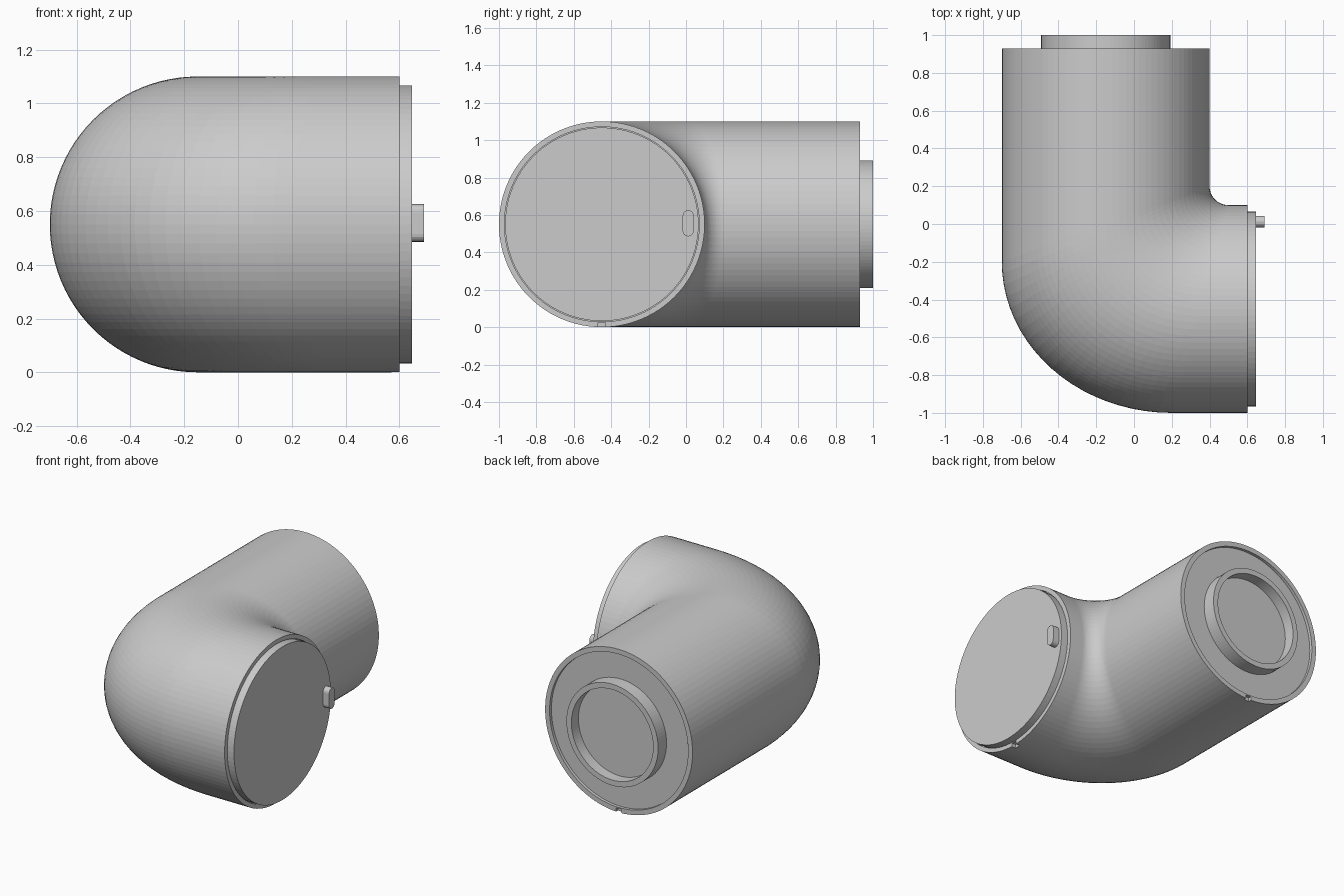
import bpy, bmesh
from math import sin, cos, pi
from mathutils import Vector, Matrix

if "Cube" in bpy.data.objects:
    bpy.data.objects.remove(bpy.data.objects["Cube"])

R, CZ = 0.55, 0.55          # pipe radius and axis height
CX, CY = -0.15, -0.45       # axis of the rear arm (x) and of the side arm (y)
SIDES, BEND = 96, 20


def make(name, bm):
    bmesh.ops.recalc_face_normals(bm, faces=bm.faces[:])
    me = bpy.data.meshes.new(name)
    bm.to_mesh(me)
    bm.free()
    ob = bpy.data.objects.new(name, me)
    bpy.context.collection.objects.link(ob)
    return ob


def loft(name, rings):
    """Each ring is (inner point, outer point, half height); ends are capped."""
    bm = bmesh.new()
    loops = []
    for a, b, h in rings:
        a, b = Vector(a), Vector(b)
        mid, half = (a + b) / 2, (a - b) / 2
        loop = []
        for i in range(SIDES):
            t = 2 * pi * i / SIDES
            p = mid + half * cos(t)
            loop.append(bm.verts.new((p.x, p.y, CZ + h * sin(t))))
        loops.append(loop)
    for l0, l1 in zip(loops, loops[1:]):
        for i in range(SIDES):
            j = (i + 1) % SIDES
            bm.faces.new((l0[i], l0[j], l1[j], l1[i]))
    bm.faces.new(loops[0])
    bm.faces.new(loops[-1])
    return make(name, bm)


def rear(y, r):             # ring across the rear arm
    return (CX + r, y), (CX - r, y), r


def side(x, r):             # ring across the side arm
    return (x, CY + r), (x, CY - r), r


def box(name, lo, hi):
    bm = bmesh.new()
    bmesh.ops.create_cube(bm, size=1)
    for v in bm.verts:
        v.co = Vector([(l + h) / 2 + c * (h - l) for l, h, c in zip(lo, hi, v.co)])
    return make(name, bm)


# elbow body: tight inner fillet, wide elliptical outer bend, recessed ends
rings = [rear(0.91, 0.517), rear(0.93, 0.517), rear(0.93, R)]
for i in range(BEND + 1):
    t = pi / 2 * i / BEND
    rings.append(((0.5 - 0.1 * cos(t), 0.2 - 0.1 * sin(t)),
                  (0.2 - 0.9 * cos(t), -0.2 - 0.8 * sin(t)), R))
rings += [side(0.60, R), side(0.60, 0.521), side(0.57, 0.521)]
body = loft("elbow_body", rings)

# small key notches under both rims
notches = [box("side_notch_cutter", (0.57, CY - 0.02, -0.05), (0.65, CY + 0.02, 0.025)),
           box("rear_notch_cutter", (CX - 0.02, 0.91, -0.05), (CX + 0.02, 0.97, 0.025))]
for cutter in notches:
    m = body.modifiers.new("notch", 'BOOLEAN')
    m.operation, m.solver, m.object = 'DIFFERENCE', 'EXACT', cutter
    cutter.hide_render = True
    cutter.hide_set(True)
bpy.context.view_layer.update()
cut = bpy.data.meshes.new_from_object(
    body.evaluated_get(bpy.context.evaluated_depsgraph_get()))
body.modifiers.clear()
body.data = cut
for cutter in notches:
    bpy.data.objects.remove(cutter)

# round cover on the side arm
loft("side_cover", [side(0.56, 0.517), side(0.647, 0.517)])

# open collar on the rear arm
loft("rear_collar", [rear(0.90, 0.342), rear(1.0, 0.342), rear(1.0, 0.305), rear(0.925, 0.305)])

# rounded knob on the cover
bm = bmesh.new()
kr, kh, ky = 0.03, 0.04, 0.012
prof = []
for s in (1, -1):
    for i in range(9):
        a = pi * i / 8
        prof.append((ky + s * kr * cos(a), CZ + 0.005 + s * (kh + kr * sin(a))))
face = bm.faces.new([bm.verts.new((0.64, y, z)) for y, z in prof])
ext = bmesh.ops.extrude_face_region(bm, geom=[face])
for g in ext["geom"]:
    if isinstance(g, bmesh.types.BMVert):
        g.co.x = 0.692
make("cover_knob", bm)
